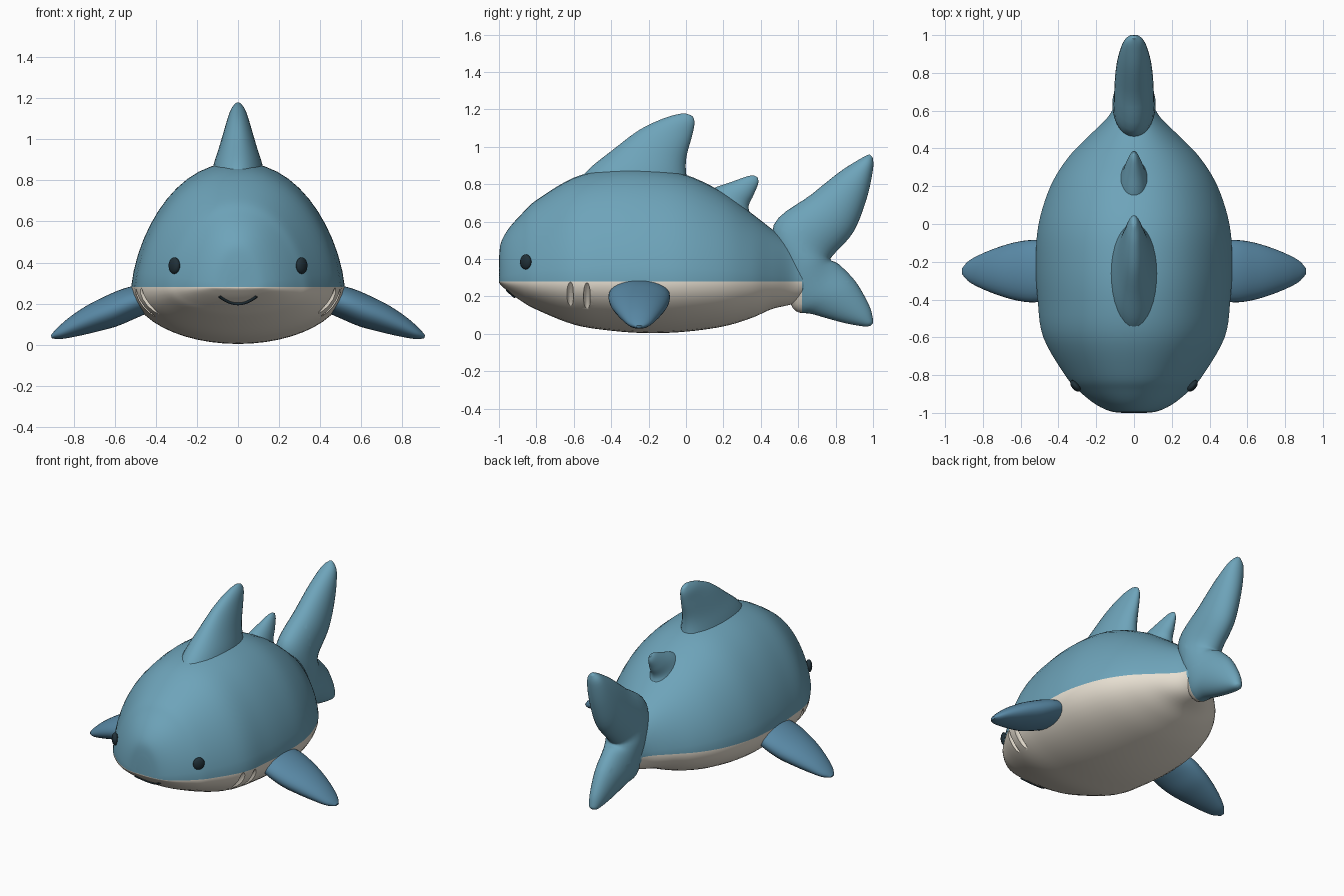
import bpy, bmesh
from math import sin, cos, pi
from mathutils import Vector as V

if "Cube" in bpy.data.objects:
    bpy.data.objects.remove(bpy.data.objects["Cube"])


def material(name, rgb):
    m = bpy.data.materials.new(name)
    m.diffuse_color = (*rgb, 1)
    m.use_nodes = True
    m.node_tree.nodes["Principled BSDF"].inputs["Base Color"].default_value = m.diffuse_color
    return m


BLUE = material("blue skin", (0.155, 0.37, 0.49))
CREAM = material("cream belly", (0.80, 0.74, 0.64))
FIN = material("fin blue", (0.10, 0.25, 0.38))
DARK = material("dark", (0.015, 0.03, 0.04))


def ring(c, u, v, low=None, n=48):
    """Ellipse around c; low replaces v on the underside, upper half slightly pinched."""
    out = []
    for i in range(n):
        a = 2 * pi * i / n
        upper = i <= n // 2
        w = v if low is None or upper else low
        pinch = 0.06 * abs(sin(2 * a)) if low is not None and upper else 0
        out.append(c + u * cos(a) * (1 - pinch) + w * sin(a))
    return out


def smooth_rings(rings, steps=5):
    """Catmull-Rom interpolation between key rings."""
    out = []
    for i in range(len(rings) - 1):
        a, b, c, d = (rings[max(0, min(len(rings) - 1, i + k))] for k in (-1, 0, 1, 2))
        for s in range(steps):
            t = s / steps
            out.append([0.5 * (2 * q + (r - p) * t + (2 * p - 5 * q + 4 * r - w) * t * t
                               + (3 * q - p - 3 * r + w) * t ** 3)
                        for p, q, r, w in zip(a, b, c, d)])
    return out + [rings[-1]]


def shade(ob, angle=0.9):
    bpy.ops.object.select_all(action='DESELECT')
    ob.select_set(True)
    bpy.context.view_layer.objects.active = ob
    bpy.ops.object.shade_smooth_by_angle(angle=angle)


def loft(name, rings, mats, two_tone=False):
    bm = bmesh.new()
    rows = [[bm.verts.new(p) for p in r] for r in smooth_rings(rings)]
    n = len(rows[0])
    for a, b in zip(rows, rows[1:]):
        for i in range(n):
            j = (i + 1) % n
            bm.faces.new((a[i], a[j], b[j], b[i]))
    for cap in (rows[0], rows[-1]):
        bm.faces.new(cap)
    if two_tone:
        # crisp colour borders at the belly line and the tail root
        for co, no in (((0, 0, 0.28), (0, 0, 1)), ((0, 0.62, 0), (0, 1, 0))):
            bmesh.ops.bisect_plane(bm, geom=bm.verts[:] + bm.edges[:] + bm.faces[:],
                                   dist=1e-5, plane_co=co, plane_no=no)
        for f in bm.faces:
            c = f.calc_center_median()
            f.material_index = int(c.z < 0.28 and c.y < 0.62)
    bmesh.ops.recalc_face_normals(bm, faces=bm.faces[:])
    me = bpy.data.meshes.new(name)
    bm.to_mesh(me)
    bm.free()
    for m in mats:
        me.materials.append(m)
    ob = bpy.data.objects.new(name, me)
    bpy.context.collection.objects.link(ob)
    shade(ob)
    return ob


def upright_fin(name, sections, two_tone=False):
    """Sections: leading y, z, trailing y, z, half thickness."""
    rings = []
    for ly, lz, ty, tz, t in sections:
        a, b = V((0, ly, lz)), V((0, ty, tz))
        rings.append(ring((a + b) / 2, (b - a) / 2, V((t, 0, 0)), n=32))
    return loft(name, rings, [BLUE, CREAM], two_tone)


def ellipsoid(name, loc, scale, rot, mats, index=0):
    bpy.ops.mesh.primitive_uv_sphere_add(segments=24, ring_count=16, location=loc, rotation=rot)
    ob = bpy.context.object
    ob.name, ob.scale = name, scale
    for m in mats:
        ob.data.materials.append(m)
    for p in ob.data.polygons:
        p.material_index = index
    shade(ob, pi)
    return ob


# body: y, half width, top z, bottom z
BODY = [(-1.0, .06, .40, .275), (-.99, .13, .485, .262), (-.95, .21, .56, .225),
        (-.88, .295, .64, .175), (-.8, .365, .715, .13), (-.6, .48, .835, .05),
        (-.4, .51, .882, .017), (-.2, .52, .885, .004), (0, .505, .85, .012),
        (.2, .442, .755, .04), (.35, .35, .645, .085), (.46, .245, .56, .133),
        (.57, .135, .48, .16), (.66, .09, .42, .2)]
body = loft("body", [ring(V((0, y, .28)), V((w, 0, 0)), V((0, 0, t - .28)), V((0, 0, .28 - b)))
                     for y, w, t, b in BODY], [BLUE, CREAM], True)

# gill slits carved in both sides
for s in (1, -1):
    for x, y, z in ((.445, -.62, .205), (.463, -.53, .195)):
        cut = ellipsoid("gill_cutter", (s * x, y, z), (.026, .018, .108), (0, s * .6, 0),
                        [BLUE, CREAM], 1)
        cut.hide_render = True
        mod = body.modifiers.new("gill", 'BOOLEAN')
        mod.operation, mod.solver, mod.object = 'DIFFERENCE', 'EXACT', cut
        bpy.context.view_layer.objects.active = body
        bpy.ops.object.modifier_apply(modifier=mod.name)
        bpy.data.objects.remove(cut)
shade(body, 0.7)

# back fins and tail
upright_fin("dorsal_fin", [(-.6, .78, .02, .75, .145), (-.52, .88, 0, .865, .12),
                           (-.39, .985, .003, .95, .09), (-.25, 1.09, .03, 1.05, .06),
                           (-.12, 1.152, .045, 1.12, .038), (-.03, 1.177, .04, 1.155, .018),
                           (0, 1.178, .025, 1.17, .006)])
upright_fin("second_dorsal_fin", [(.07, .72, .38, .57, .1), (.14, .775, .335, .67, .07),
                                  (.25, .815, .36, .74, .045), (.33, .843, .385, .80, .022),
                                  (.365, .846, .385, .835, .006)])
upright_fin("tail_fin", [(.98, .96, .998, .945, .01), (.93, .935, 1.0, .88, .05),
                         (.82, .865, .965, .72, .08), (.67, .745, .895, .545, .1),
                         (.47, .585, .79, .425, .108), (.5, .36, .775, .395, .115),
                         (.57, .14, .82, .37, .1), (.68, .105, .91, .275, .085),
                         (.84, .06, .98, .15, .055), (.95, .04, 1.0, .075, .03),
                         (.985, .043, .998, .055, .008)], True)

# side fins: x, z centre, half chord, half thickness
PECTORAL = [(.43, .235, .15, .07), (.53, .2, .165, .078), (.62, .162, .155, .078),
            (.71, .127, .13, .068), (.8, .088, .095, .05), (.87, .054, .058, .028),
            (.908, .038, .018, .008)]
for s, side in ((1, "right"), (-1, "left")):
    loft(side + "_side_fin",
         [ring(V((s * x, -.25, z)), V((0, c, 0)), V((s * .4, 0, .92)) * t, n=32)
          for x, z, c, t in PECTORAL], [FIN])
    # eyes
    ellipsoid(side + "_eye", (s * .31, -.857, .385), (.02, .036, .04), (0, 0, -s * .7), [DARK])

# smile laid on the surface of the head
bpy.context.view_layer.update()
curve = bpy.data.curves.new("mouth", 'CURVE')
curve.dimensions, curve.bevel_depth, curve.bevel_resolution = '3D', .008, 3
curve.use_fill_caps = True
spline = curve.splines.new('POLY')
spline.points.add(16)
for i, p in enumerate(spline.points):
    x = -.09 + .18 * i / 16
    z = .2 + .036 * (x / .09) ** 2
    hit, loc, _, _ = body.ray_cast(V((x, -2, z)), V((0, 1, 0)))
    p.co = (x, loc.y if hit else -.95, z, 1)
curve.materials.append(DARK)
bpy.context.collection.objects.link(bpy.data.objects.new("mouth", curve))
